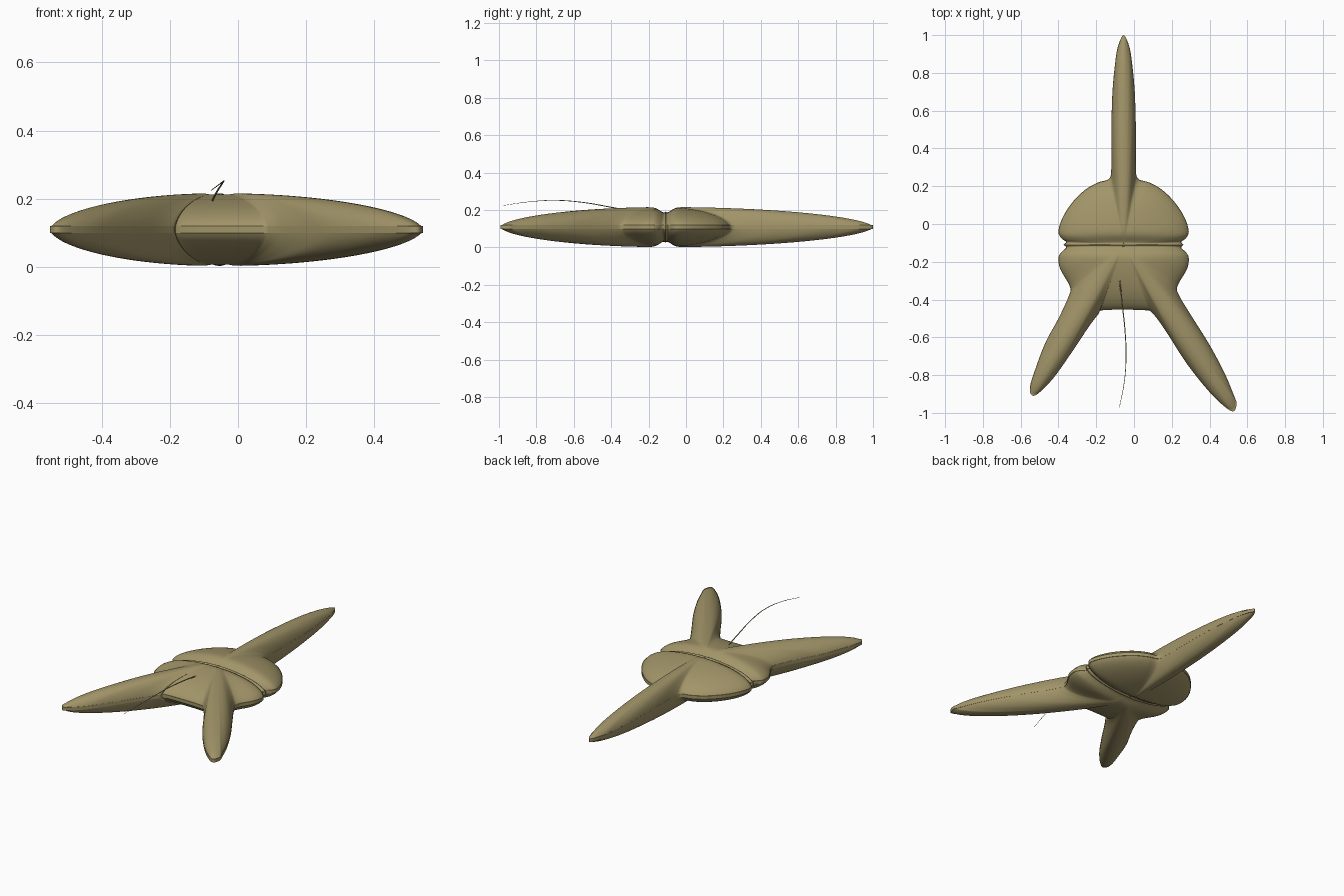
import bpy, bmesh, math
from mathutils import Vector

cube = bpy.data.objects.get("Cube")
if cube:
    bpy.data.objects.remove(cube, do_unlink=True)

CENTRE = Vector((-0.055, -0.11))   # where the horns and the girdle meet
MID_Z = 0.109                      # height of the flat rim
HALF_HEIGHT = 0.107
RIM = 0.01

# One colour for the whole cell
olive = bpy.data.materials.new("olive_tan")
olive.use_nodes = True
COLOUR = (0.36, 0.30, 0.14, 1)
olive.diffuse_color = COLOUR
shader = next(n for n in olive.node_tree.nodes if n.type == 'BSDF_PRINCIPLED')
shader.inputs["Base Color"].default_value = COLOUR
shader.inputs["Roughness"].default_value = 0.7

# Plan outline: back horn and rounded body on the left side (+x)
body_side = [(-.025, .94), (-.01, .85), (.004, .7), (.01, .5), (.01, .3), (.022, .24),
             (.08, .22), (.15, .18), (.22, .11), (.27, .03), (.29, -.04), (.275, -.075),
             (.25, -.095), (.262, -.11), (.25, -.125), (.275, -.15), (.29, -.18),
             (.28, -.24), (.23, -.33)]
# The two front horns differ slightly in length
left_horn = [(.24, -.38), (.3, -.48), (.4, -.64), (.48, -.79), (.53, -.91), (.543, -.95),
             (.53, -.99), (.49, -.975), (.4, -.89), (.28, -.74), (.17, -.57), (.1, -.475),
             (.05, -.456)]
right_horn = [(-.16, -.456), (-.19, -.48), (-.24, -.545), (-.33, -.68), (-.43, -.82),
              (-.515, -.903), (-.547, -.9), (-.55, -.86), (-.53, -.79), (-.47, -.63),
              (-.4, -.5), (-.345, -.38)]
other_side = [(2 * CENTRE.x - x, y) for x, y in reversed(body_side)]
outline = [(CENTRE.x, 1.0)] + body_side + left_horn + right_horn + other_side


def smooth_loop(points, steps):
    """Closed Catmull-Rom curve through the points."""
    pts = [Vector(p) for p in points]
    n = len(pts)
    result = []
    for i in range(n):
        a, b, c, d = (pts[(i + k) % n] for k in (-1, 0, 1, 2))
        for j in range(steps):
            t = j / steps
            result.append(0.5 * (2 * b + (c - a) * t + (2 * a - 5 * b + 4 * c - d) * t ** 2
                                 + (3 * b - a - 3 * c + d) * t ** 3))
    return result


def girdle(y):
    """Height factor of the cross groove, with a fine ridge along its floor."""
    d = y - CENTRE.y
    return 1 - 0.3 * math.exp(-(d / 0.04) ** 2) + 0.07 * math.exp(-(d / 0.006) ** 2)


def build_cell(rings=40, steps=5):
    """Shrinking copies of the outline, domed above and below the rim."""
    loop = smooth_loop(outline, steps)
    count = len(loop)
    bm = bmesh.new()
    rims = []
    for side in (1, -1):
        tip_height = HALF_HEIGHT * girdle(CENTRE.y)
        centre = bm.verts.new((CENTRE.x, CENTRE.y, MID_Z + side * tip_height))
        previous = None
        for k in range(1, rings + 1):
            angle = math.pi / 2 * (k / rings) ** 1.4
            scale = math.sin(angle)
            dome = HALF_HEIGHT * max(0, math.cos(angle)) ** 1.15
            ring = []
            for p in loop:
                q = CENTRE + (p - CENTRE) * scale
                h = max(RIM, dome * girdle(q.y))
                ring.append(bm.verts.new((q.x, q.y, MID_Z + side * h)))
            for i in range(count):
                j = (i + 1) % count
                if previous:
                    bm.faces.new((previous[i], previous[j], ring[j], ring[i]))
                else:
                    bm.faces.new((centre, ring[j], ring[i]))
            previous = ring
        rims.append(previous)
    # Upright band joining the two halves
    top, bottom = rims
    for i in range(count):
        j = (i + 1) % count
        bm.faces.new((top[i], top[j], bottom[j], bottom[i]))
    bmesh.ops.recalc_face_normals(bm, faces=bm.faces)
    mesh = bpy.data.meshes.new("horned_cell_body")
    bm.to_mesh(mesh)
    bm.free()
    obj = bpy.data.objects.new("horned_cell_body", mesh)
    bpy.context.collection.objects.link(obj)
    obj.data.materials.append(olive)
    return obj


def build_whip(name, path, radius):
    """Thin tapering tail along a smooth path."""
    curve = bpy.data.curves.new(name, 'CURVE')
    curve.dimensions = '3D'
    curve.bevel_depth = radius
    curve.bevel_resolution = 1
    curve.use_fill_caps = True
    spline = curve.splines.new('BEZIER')
    spline.bezier_points.add(len(path) - 1)
    for i, (point, co) in enumerate(zip(spline.bezier_points, path)):
        point.co = co
        point.handle_left_type = point.handle_right_type = 'AUTO'
        point.radius = 1 - 0.75 * i / (len(path) - 1)
    obj = bpy.data.objects.new(name, curve)
    bpy.context.collection.objects.link(obj)
    curve.materials.append(olive)
    return obj


cell = build_cell()
bpy.ops.object.select_all(action='DESELECT')
cell.select_set(True)
bpy.context.view_layer.objects.active = cell
bpy.ops.object.shade_smooth_by_angle(angle=math.radians(40))

# Trailing whip that rises from the groove and sweeps forward
build_whip("trailing_flagellum",
           [(-.075, -.13, .17), (-.078, -.25, .185), (-.065, -.4, .215), (-.048, -.56, .242),
            (-.042, -.7, .252), (-.052, -.84, .244), (-.078, -.975, .225)], 0.004)
